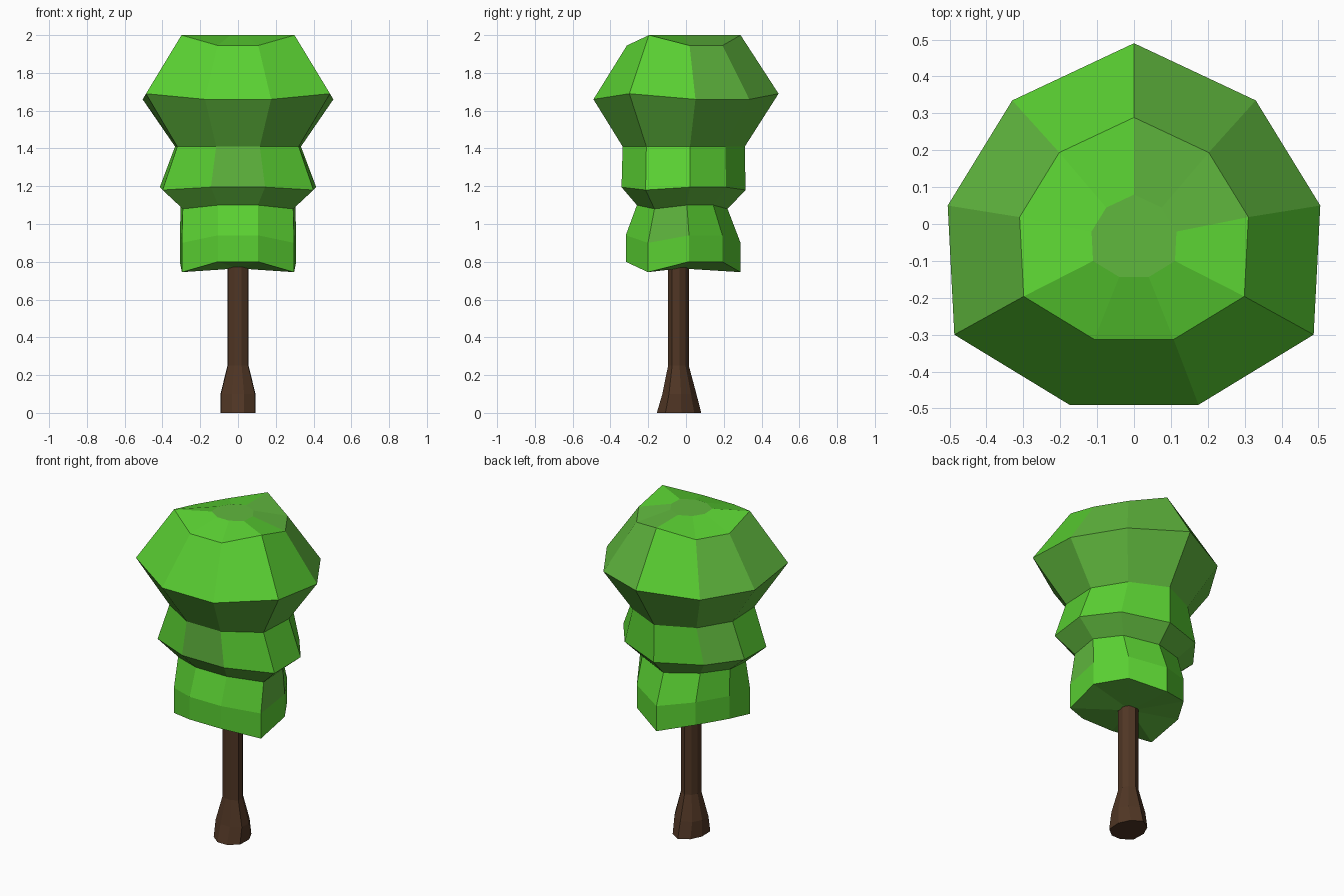
import bpy, bmesh

if "Cube" in bpy.data.objects:
    bpy.data.objects.remove(bpy.data.objects["Cube"])

def material(name, rgb):
    m = bpy.data.materials.new(name)
    m.diffuse_color = (*rgb, 1)
    m.use_nodes = True
    m.node_tree.nodes["Principled BSDF"].inputs["Base Color"].default_value = m.diffuse_color
    return m

BRIGHT = material("bright leaf green", (0.102, 0.631, 0.032))
SOFT = material("soft leaf green", (0.117, 0.479, 0.048))
BARK = material("dark bark", (0.080, 0.037, 0.018))

# Nine-sided outline, right half from back to front, then mirrored
half = [(0, .49), (.33, .335), (.505, .05), (.487, -.30), (.175, -.49)]
OUTLINE = half + [(-x, y) for x, y in reversed(half[1:])]

def loft(name, rings, mats, soft=None, bottom=None):
    """rings: (x scale, y scale, y offset, z of every third corner, z of others)"""
    bm = bmesh.new()
    loops = []
    for sx, sy, oy, hi, lo in rings:
        loops.append([bm.verts.new((x * sx, y * sy + oy, lo if i % 3 else hi))
                      for i, (x, y) in enumerate(OUTLINE)])
    for b, (low, up) in enumerate(zip(loops, loops[1:])):
        for i in range(9):
            j = (i + 1) % 9
            f = bm.faces.new((low[i], low[j], up[j], up[i]))
            if soft and i in soft[b]:
                f.material_index = 1
    top = bm.faces.new(loops[-1])
    under = []
    if bottom:
        c = bm.verts.new(bottom)
        under = [bm.faces.new((c, loops[0][i], loops[0][(i + 1) % 9])) for i in range(9)]
    else:
        bm.faces.new(loops[0])
    if soft:
        for f in [top] + under:
            f.material_index = 1
    bmesh.ops.recalc_face_normals(bm, faces=bm.faces[:])
    me = bpy.data.meshes.new(name)
    bm.to_mesh(me)
    bm.free()
    for m in mats:
        me.materials.append(m)
    ob = bpy.data.objects.new(name, me)
    bpy.context.collection.objects.link(ob)
    return ob

# Trunk with flared foot
loft("trunk", [
    (.184, .24, -.037, 0, 0),
    (.184, .184, -.035, .10, .10),
    (.11, .112, -.04, .25, .25),
    (.11, .112, -.04, .79, .79),
], [BARK])

# Three-tier foliage, bottom to top
ALL = set(range(9))
loft("foliage", [
    (.61, .62, -.015, .745, .80),
    (.61, .62, -.015, .90, .94),
    (.60, .49, -.02, 1.08, 1.10),
    (.82, .67, -.013, 1.18, 1.195),
    (.66, .66, -.012, 1.41, 1.41),
    (1, 1, 0, 1.69, 1.66),
    (.614, .614, -.012, 2.0, 1.945),
    (.228, .228, -.032, 2.0, 2.0),
], [BRIGHT, SOFT],
    soft=[set(), {2}, ALL, {4, 7}, ALL, {0, 1, 6, 7}, {0, 1}],
    bottom=(0, -.03, .765))
